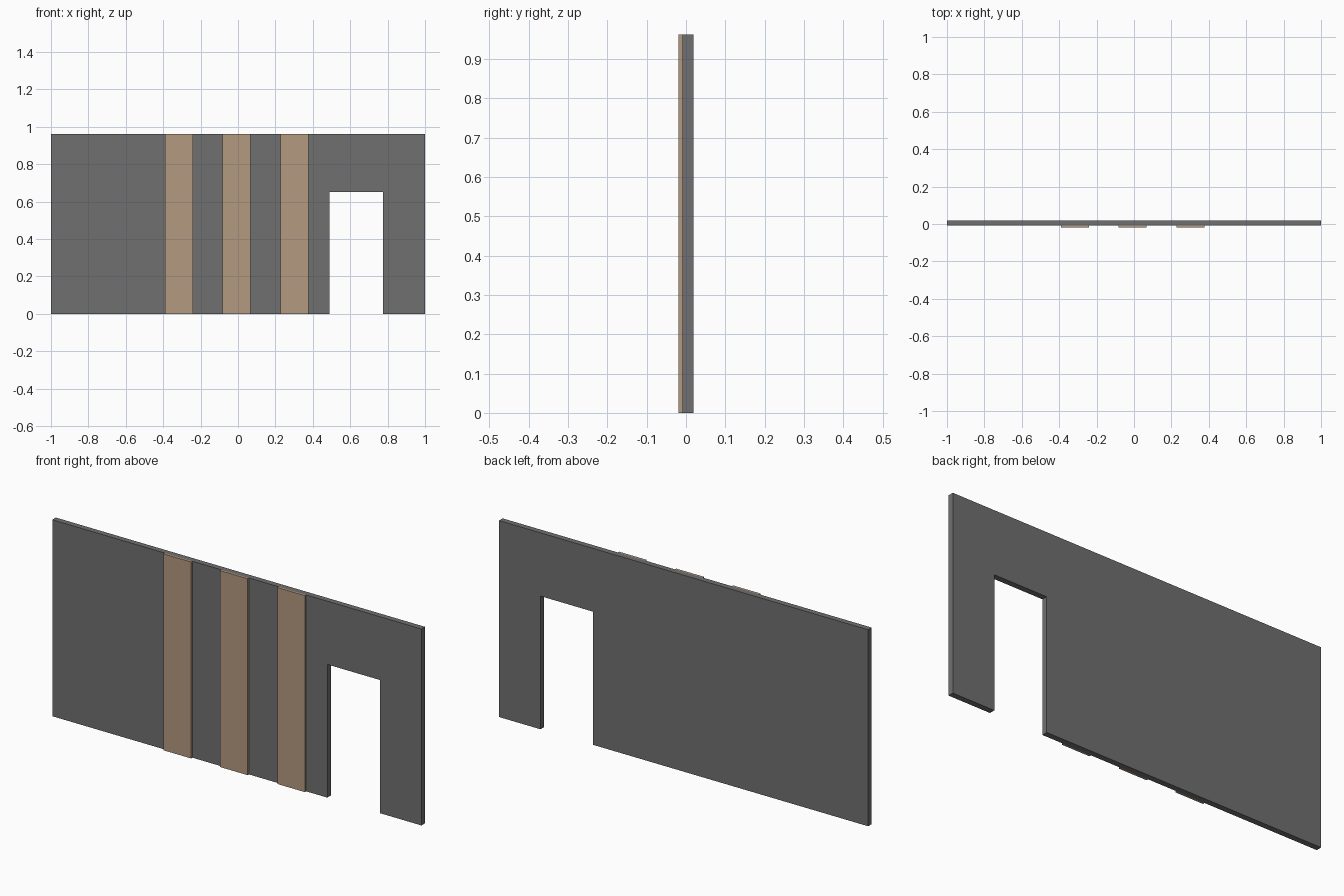
import bpy, bmesh
from mathutils import Vector

if "Cube" in bpy.data.objects:
    bpy.data.objects.remove(bpy.data.objects["Cube"])

HEIGHT = 0.962
FRONT, SEAM, BACK = -0.019, -0.009, 0.019


def material(name, rgb):
    m = bpy.data.materials.new(name)
    m.diffuse_color = (*rgb, 1.0)
    m.use_nodes = True
    m.node_tree.nodes["Principled BSDF"].inputs["Base Color"].default_value = m.diffuse_color
    return m


def slab(name, outline, y0, y1, mat):
    """Extrude an x/z outline from y0 to y1."""
    bm = bmesh.new()
    face = bm.faces.new([bm.verts.new((x, y0, z)) for x, z in outline])
    ext = bmesh.ops.extrude_face_region(bm, geom=[face], use_keep_orig=True)
    moved = [g for g in ext["geom"] if isinstance(g, bmesh.types.BMVert)]
    bmesh.ops.translate(bm, verts=moved, vec=Vector((0, y1 - y0, 0)))
    bmesh.ops.recalc_face_normals(bm, faces=bm.faces)
    mesh = bpy.data.meshes.new(name)
    bm.to_mesh(mesh)
    bm.free()
    mesh.materials.append(mat)
    obj = bpy.data.objects.new(name, mesh)
    bpy.context.collection.objects.link(obj)
    return obj


grey = material("dark grey", (0.16, 0.16, 0.16))
tan = material("tan wood", (0.45, 0.32, 0.215))

# Wall panel with a doorway open at the floor
door_left, door_right, door_top = 0.49, 0.775, 0.652
slab("wall", [(-1, 0), (door_left, 0), (door_left, door_top),
              (door_right, door_top), (door_right, 0), (1, 0),
              (1, HEIGHT), (-1, HEIGHT)], SEAM, BACK, grey)

# Three full-height wooden strips on the front
for i, x in enumerate((-0.316, -0.009, 0.301)):
    a, b = x - 0.075, x + 0.075
    slab(f"wood_strip_{i + 1}", [(a, 0), (b, 0), (b, HEIGHT), (a, HEIGHT)],
         FRONT, SEAM, tan)
